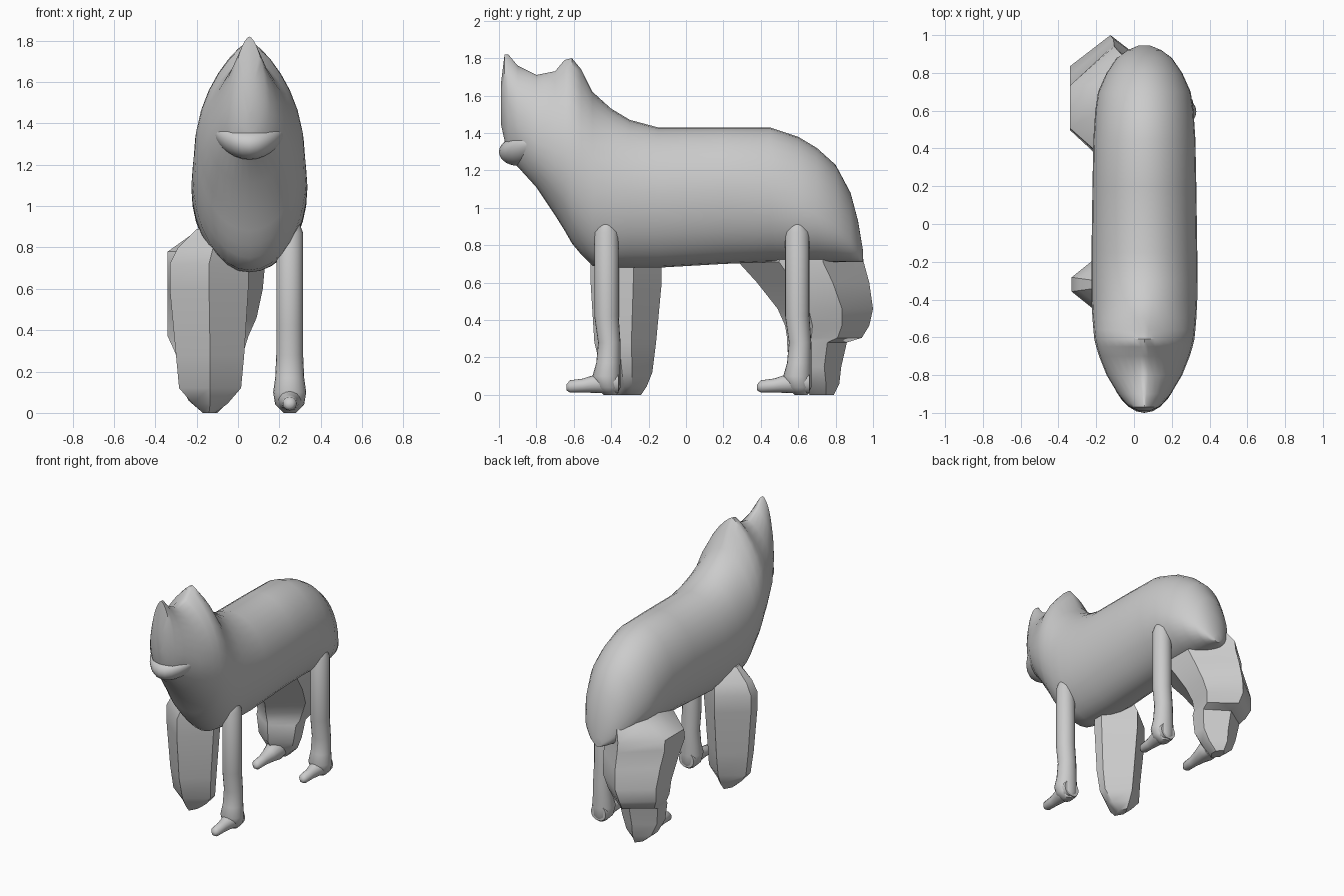
import bpy
import bmesh
from math import cos, sin, pi, radians

cube = bpy.data.objects.get("Cube")
if cube:
    bpy.data.objects.remove(cube, do_unlink=True)

# One plain clay grey for the whole animal
clay = bpy.data.materials.new("clay_grey")
clay.use_nodes = True
clay_colour = (0.6, 0.6, 0.6, 1)
clay.diffuse_color = clay_colour
clay.node_tree.nodes["Principled BSDF"].inputs["Base Color"].default_value = clay_colour

MID_X = 0.055  # centre plane of the body


def finish(name, bm, angle):
    """Turn a bmesh into a shaded object with the clay material."""
    bmesh.ops.recalc_face_normals(bm, faces=bm.faces[:])
    mesh = bpy.data.meshes.new(name)
    bm.to_mesh(mesh)
    bm.free()
    mesh.materials.append(clay)
    obj = bpy.data.objects.new(name, mesh)
    bpy.context.collection.objects.link(obj)
    bpy.ops.object.select_all(action="DESELECT")
    obj.select_set(True)
    bpy.context.view_layer.objects.active = obj
    bpy.ops.object.shade_smooth_by_angle(angle=radians(angle))
    return obj


def loft(name, rings, angle=40):
    """Skin a series of equal-length rings and close both ends."""
    bm = bmesh.new()
    loops = [[bm.verts.new(point) for point in ring] for ring in rings]
    for lower, upper in zip(loops, loops[1:]):
        for i in range(len(lower)):
            j = (i + 1) % len(lower)
            bm.faces.new((lower[i], lower[j], upper[j], upper[i]))
    bm.faces.new(loops[0])
    bm.faces.new(loops[-1])
    return finish(name, bm, angle)


def circle(count):
    return [(cos(2 * pi * i / count), sin(2 * pi * i / count)) for i in range(count)]


def body_ring(y, top, bottom, half_width, centre, pinch):
    """Egg-shaped upright section; a larger pinch gives a sharper crest."""
    middle = bottom + (top - bottom) * centre
    ring = []
    for c, s in circle(32):
        power = pinch if s > 0 else 1
        x = half_width * abs(c) ** power * (1 if c > 0 else -1)
        height = (top - middle) if s > 0 else (middle - bottom)
        ring.append((MID_X + x, y, middle + s * height))
    return ring


def flat_ring(shape, left, right, front, back, z):
    """Fit a unit plan shape into a box at one height."""
    return [((left + right) / 2 + u * (right - left) / 2,
             (front + back) / 2 + v * (back - front) / 2, z) for u, v in shape]


# Body, neck and raised head: y, top, bottom, half width, centre, pinch
body_rows = [
    (-0.99, 1.66, 1.45, 0.03, 0.5, 1),
    (-0.97, 1.82, 1.36, 0.075, 0.4, 1.3),
    (-0.95, 1.82, 1.27, 0.10, 0.4, 1.6),
    (-0.9, 1.76, 1.22, 0.14, 0.4, 1.5),
    (-0.8, 1.71, 1.11, 0.2, 0.4, 1.4),
    (-0.7, 1.73, 0.96, 0.24, 0.45, 1.5),
    (-0.65, 1.79, 0.88, 0.255, 0.45, 1.6),
    (-0.61, 1.80, 0.81, 0.265, 0.45, 1.6),
    (-0.56, 1.74, 0.75, 0.27, 0.48, 1.5),
    (-0.5, 1.62, 0.69, 0.275, 0.5, 1.3),
    (-0.4, 1.53, 0.68, 0.28, 0.5, 1.1),
    (-0.3, 1.47, 0.68, 0.28, 0.52, 1),
    (-0.15, 1.43, 0.68, 0.28, 0.53, 1),
    (0.2, 1.43, 0.7, 0.275, 0.53, 1),
    (0.45, 1.43, 0.71, 0.27, 0.5, 1),
    (0.6, 1.38, 0.71, 0.26, 0.45, 1),
    (0.7, 1.32, 0.71, 0.245, 0.42, 1),
    (0.8, 1.23, 0.71, 0.2, 0.38, 1),
    (0.88, 1.08, 0.71, 0.145, 0.35, 1),
    (0.92, 0.93, 0.71, 0.09, 0.35, 1),
    (0.945, 0.78, 0.71, 0.03, 0.4, 1),
]
loft("body_and_head", [body_ring(*row) for row in body_rows], 50)

# Protruding lower lip across the face
bm = bmesh.new()
bmesh.ops.create_uvsphere(bm, u_segments=24, v_segments=14, radius=1)
for v in bm.verts:
    side = v.co.x
    v.co = (MID_X + side * 0.17, -0.9 + v.co.y * 0.1 + side * side * 0.08,
            1.3 + v.co.z * 0.075 + side * side * 0.05)
finish("lower_lip", bm, 60)


def add_foot(name, x, heel):
    """Tapered toe reaching forward from the heel line."""
    rows = [(-0.29, 0.015, 0.04), (-0.27, 0.033, 0.045), (-0.2, 0.037, 0.05),
            (-0.13, 0.05, 0.06), (-0.06, 0.07, 0.07), (-0.01, 0.06, 0.065)]
    loft(name, [[(x + c * r, heel + dy, max(z + s * r, 0.01)) for c, s in circle(16)]
                for dy, r, z in rows], 60)


# Slim left legs: left, right, front, back (from the heel line), height
slim_rows = [
    (0.22, 0.28, -0.09, -0.02, 0),
    (0.18, 0.32, -0.13, 0, 0.04),
    (0.17, 0.33, -0.15, 0, 0.1),
    (0.18, 0.32, -0.13, 0, 0.17),
    (0.185, 0.315, -0.12, 0, 0.28),
    (0.185, 0.315, -0.14, -0.01, 0.42),
    (0.185, 0.315, -0.14, -0.01, 0.87),
    (0.2, 0.3, -0.12, -0.03, 0.91),
]
for end, heel in (("front", -0.35), ("rear", 0.67)):
    loft(end + "_left_leg",
         [flat_ring(circle(20), left, right, heel + front, heel + back, z)
          for left, right, front, back, z in slim_rows], 50)
    add_foot(end + "_left_foot", 0.25, heel)


def hexagon(flat):
    """Six-sided plan with ridges at front and back."""
    return [(-1, -flat), (0, -1), (1, -flat), (1, flat), (0, 1), (-1, flat)]


# Bulky front right leg
front_rows = [
    (-0.17, -0.11, -0.37, -0.24, 0),
    (-0.22, -0.05, -0.41, -0.21, 0.045),
    (-0.285, 0.015, -0.45, -0.18, 0.12),
    (-0.3, 0.03, -0.49, -0.16, 0.28),
    (-0.33, 0.05, -0.51, -0.13, 0.6),
    (-0.33, 0.05, -0.51, -0.13, 0.72),
    (-0.29, 0.05, -0.48, -0.16, 0.8),
    (-0.2, 0.05, -0.42, -0.22, 0.89),
]
loft("front_right_leg", [flat_ring(hexagon(0.2), *row) for row in front_rows])

# Bulky rear right leg merged with the drooping tail
rear_rows = [
    (-0.17, -0.1, 0.66, 0.79, 0),
    (-0.24, -0.04, 0.6, 0.82, 0.06),
    (-0.28, 0, 0.55, 0.83, 0.15),
    (-0.3, 0.02, 0.54, 0.86, 0.28),
    (-0.31, 0.03, 0.54, 0.94, 0.305),
    (-0.34, 0.05, 0.53, 0.98, 0.37),
    (-0.34, 0.09, 0.49, 1, 0.46),
    (-0.34, 0.12, 0.38, 0.98, 0.6),
    (-0.34, 0.13, 0.28, 0.95, 0.71),
    (-0.34, 0.13, 0.3, 0.94, 0.78),
    (-0.2, 0.1, 0.45, 0.88, 0.88),
]
loft("rear_right_leg_and_tail", [flat_ring(hexagon(0.35), *row) for row in rear_rows])
add_foot("rear_right_foot", -0.13, 0.67)
